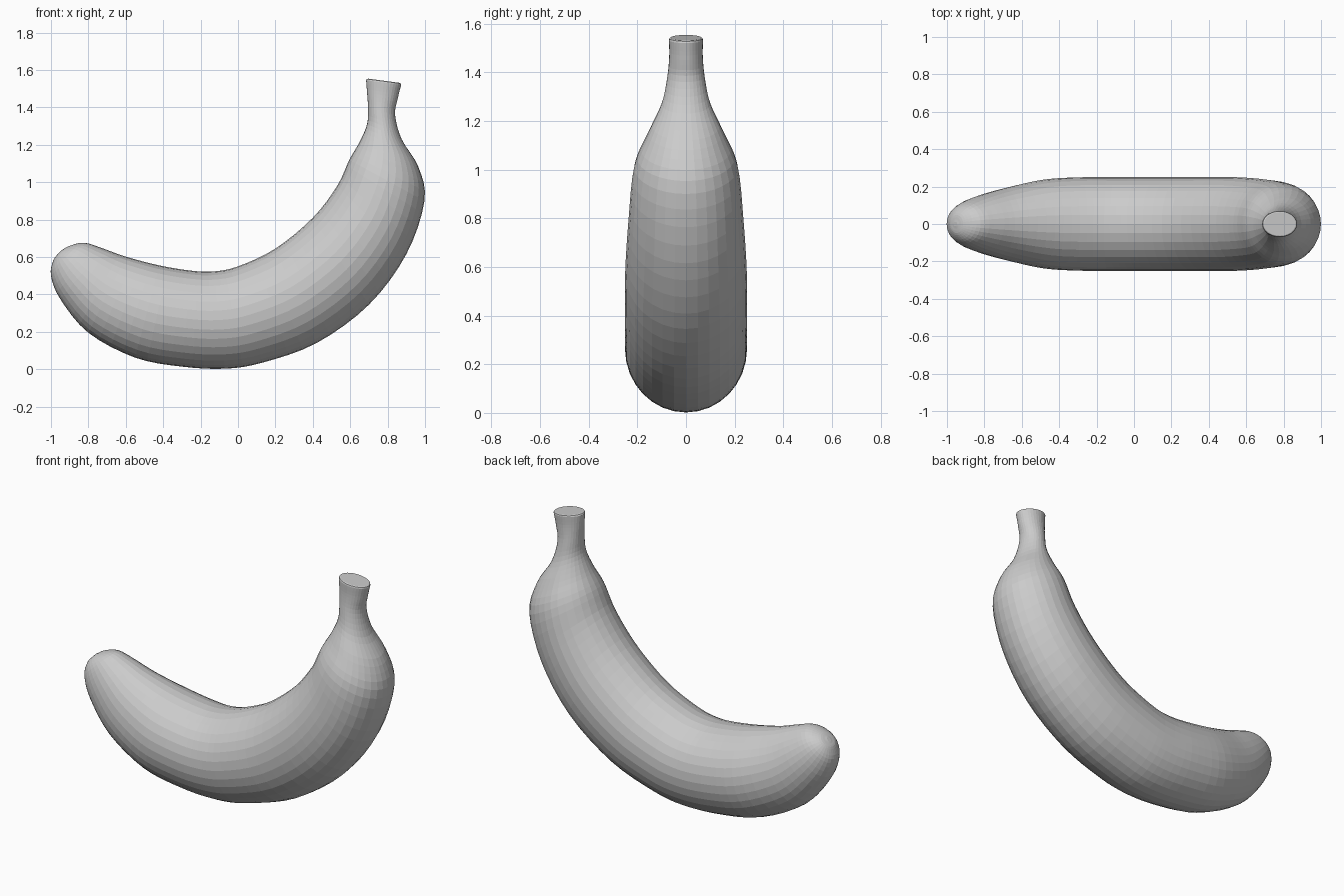
import bpy
import bmesh
from math import cos, sin, tau
from mathutils import Vector

cube = bpy.data.objects.get("Cube")
if cube:
    bpy.data.objects.remove(cube, do_unlink=True)

SIDES = 32
STEPS = 4

# Stations from blossom tip to stem: inner x, z, outer x, z, half width
STATIONS = [
    (-.945, .635, -.965, .615, .012),
    (-.90, .66, -.988, .58, .06),
    (-.82, .676, -1.0, .50, .105),
    (-.72, .645, -.95, .375, .145),
    (-.60, .602, -.80, .195, .188),
    (-.42, .555, -.55, .062, .237),
    (-.25, .527, -.30, .014, .25),
    (-.13, .523, -.07, .003, .25),
    (0, .55, .13, .035, .25),
    (.20, .645, .42, .14, .25),
    (.40, .81, .70, .345, .25),
    (.53, .98, .90, .615, .236),
    (.595, 1.12, .997, .90, .213),
    (.65, 1.215, .965, 1.08, .155),
    (.69, 1.31, .875, 1.23, .10),
    (.695, 1.40, .84, 1.36, .077),
    (.69, 1.48, .855, 1.45, .069),
    (.685, 1.545, .872, 1.52, .07),
]


def smooth_path(points):
    """Catmull-Rom interpolation through all stations."""
    pts = [Vector(p) for p in points]
    pts = [pts[0] * 2 - pts[1]] + pts + [pts[-1] * 2 - pts[-2]]
    out = []
    for a, b, c, d in zip(pts, pts[1:], pts[2:], pts[3:]):
        for i in range(STEPS):
            t = i / STEPS
            out.append(b + (c - a) * (t / 2)
                       + (a * 2 - b * 5 + c * 4 - d) * (t * t / 2)
                       + (b * 3 - a - c * 3 + d) * (t ** 3 / 2))
    return out + [pts[-2]]


def add_ring(bm, station, scale=1, lift=0):
    ix, iz, ox, oz, w = station
    mid = Vector((ix + ox, 0, iz + oz)) / 2
    half = Vector((ox - ix, 0, oz - iz)) / 2 * scale
    mid += Vector((-half.z, 0, half.x)).normalized() * lift
    return [bm.verts.new(mid + half * cos(a) + Vector((0, w * scale * sin(a), 0)))
            for a in (tau * i / SIDES for i in range(SIDES))]


# Fruit body and stem as one loft, with a softened stem end
bm = bmesh.new()
rings = [add_ring(bm, s) for s in smooth_path(STATIONS)]
rings.append(add_ring(bm, STATIONS[-1], .97, .007))
rings.append(add_ring(bm, STATIONS[-1], .90, .010))
for lower, upper in zip(rings, rings[1:]):
    for i in range(SIDES):
        j = (i + 1) % SIDES
        bm.faces.new((lower[i], lower[j], upper[j], upper[i]))
bm.faces.new(rings[0])
bm.faces.new(rings[-1])
bmesh.ops.recalc_face_normals(bm, faces=bm.faces)

mesh = bpy.data.meshes.new("banana")
bm.to_mesh(mesh)
bm.free()
banana = bpy.data.objects.new("banana", mesh)
bpy.context.collection.objects.link(banana)

# Plain grey skin
GREY = (.6, .6, .6, 1)
skin = bpy.data.materials.new("light grey")
skin.use_nodes = True
skin.diffuse_color = GREY
skin.node_tree.nodes["Principled BSDF"].inputs["Base Color"].default_value = GREY
mesh.materials.append(skin)
